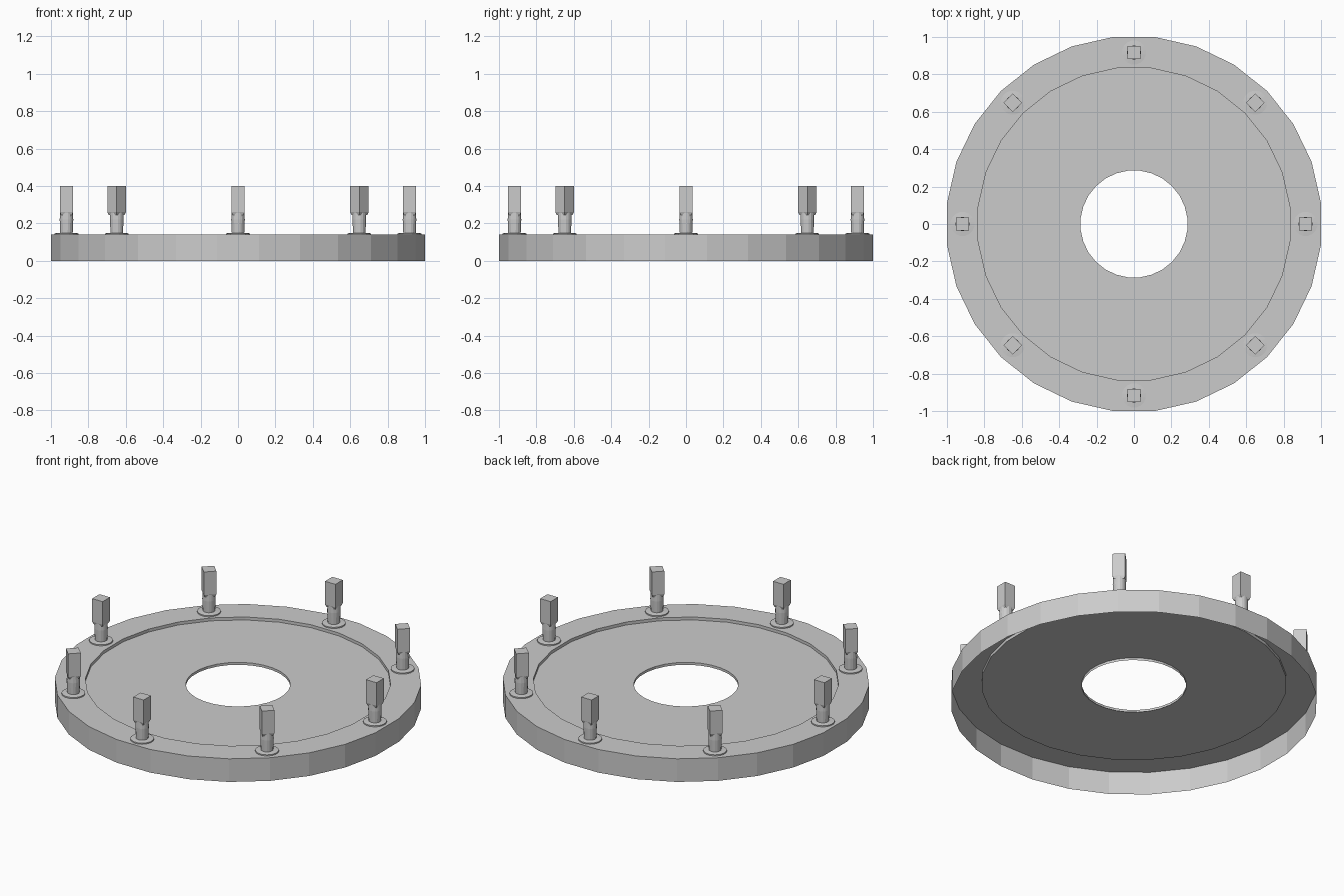
import bpy
import bmesh
import math

cube = bpy.data.objects.get("Cube")
if cube:
    bpy.data.objects.remove(cube, do_unlink=True)

# Single grey material
grey = bpy.data.materials.new("plain grey")
grey.use_nodes = True
colour = (0.6, 0.6, 0.6, 1.0)
grey.diffuse_color = colour
grey.node_tree.nodes["Principled BSDF"].inputs["Base Color"].default_value = colour


def lathe(name, profile, sides, phase=0.0, cap=False):
    """Spin (radius, height) points around z; optionally close the last ring."""
    bm = bmesh.new()
    rings = []
    for r, z in profile:
        angles = [phase + math.tau * i / sides for i in range(sides)]
        rings.append([bm.verts.new((r * math.cos(a), r * math.sin(a), z)) for a in angles])
    for low, high in zip(rings, rings[1:]):
        for i in range(sides):
            j = (i + 1) % sides
            bm.faces.new((low[i], low[j], high[j], high[i]))
    if cap:
        bm.faces.new(rings[-1])
    mesh = bpy.data.meshes.new(name)
    bm.to_mesh(mesh)
    bm.free()
    mesh.materials.append(grey)
    obj = bpy.data.objects.new(name, mesh)
    bpy.context.collection.objects.link(obj)
    return obj


# Hollow base: outer wall, raised rim, recessed plate and the lip of the hole
SIDES = 28
TOP = 0.14
base_profile = [(1.006, 0), (1.006, TOP), (0.838, TOP), (0.838, TOP - 0.018),
                (0.287, TOP - 0.018), (0.287, TOP - 0.033)]
lathe("base_plate", base_profile, SIDES, math.pi / SIDES)

# Eight posts: flange and rounded shaft under a square head
shaft_profile = [(0.065, TOP), (0.065, 0.147), (0.034, 0.15),
                 (0.037, 0.22), (0.034, 0.28)]
head_profile = [(0.042, 0.245), (0.0495, 0.26), (0.0495, 0.4)]
for k in range(8):
    angle = k * math.tau / 8
    shaft = lathe(f"post_shaft_{k + 1}", shaft_profile, 16, math.pi / 16)
    head = lathe(f"post_head_{k + 1}", head_profile, 4, math.pi / 4, cap=True)
    for part in (shaft, head):
        part.location = (0.917 * math.cos(angle), 0.917 * math.sin(angle), 0)
        part.rotation_euler.z = angle
